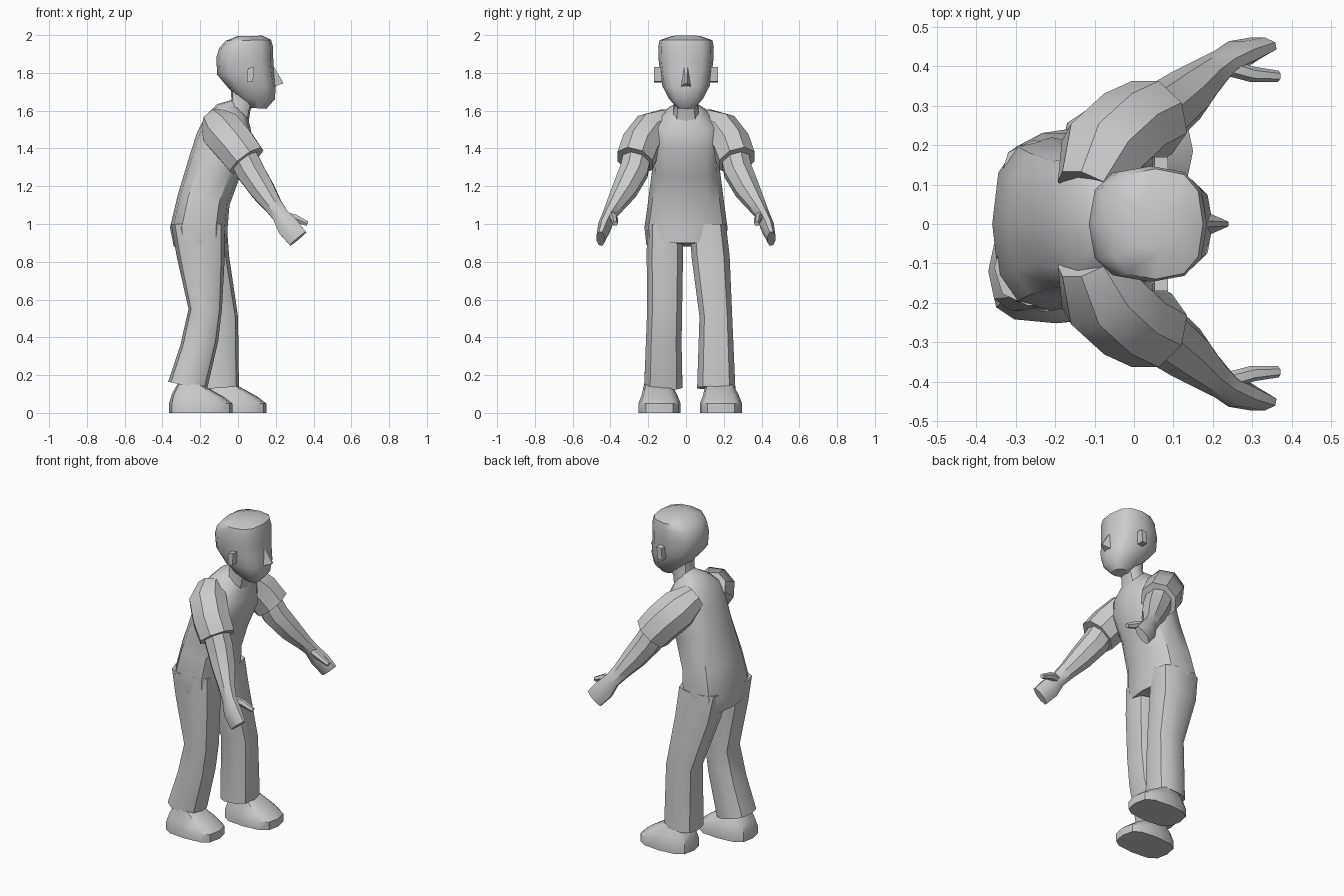
import bpy, bmesh, math
from mathutils import Vector


def skin(name, loops, angle=40):
    """Join a stack of equal-sized point loops into a closed, smoothed skin."""
    bm = bmesh.new()
    rows = [[bm.verts.new(p) for p in loop] for loop in loops]
    n = len(rows[0])
    for a, b in zip(rows, rows[1:]):
        for i in range(n):
            j = (i + 1) % n
            bm.faces.new((a[i], a[j], b[j], b[i]))
    bm.faces.new(rows[0])
    bm.faces.new(rows[-1])
    bmesh.ops.recalc_face_normals(bm, faces=bm.faces)
    mesh = bpy.data.meshes.new(name)
    bm.to_mesh(mesh)
    bm.free()
    obj = bpy.data.objects.new(name, mesh)
    bpy.context.collection.objects.link(obj)
    bpy.ops.object.select_all(action='DESELECT')
    obj.select_set(True)
    bpy.context.view_layer.objects.active = obj
    bpy.ops.object.shade_smooth_by_angle(angle=math.radians(angle))
    return obj


def spow(v, p):
    return math.copysign(abs(v) ** p, v)


def stack(name, rings, n=12, p=0.75, angle=40):
    """Rings: back x, back z, front x, front z, centre y, half width."""
    loops = []
    for xb, zb, xf, zf, yc, ry in rings:
        loop = []
        for i in range(n):
            a = math.tau * i / n
            t = (spow(math.cos(a), p) + 1) / 2
            loop.append((xb + (xf - xb) * t, yc + ry * spow(math.sin(a), p),
                         zb + (zf - zb) * t))
        loops.append(loop)
    return skin(name, loops, angle)


def tube(name, path, side, n=8):
    """Path: x, y, z, radius in the walking plane, radius across it."""
    pts = [Vector((q[0], q[1] * side, q[2])) for q in path]
    loops = []
    for k, q in enumerate(path):
        t = (pts[min(k + 1, len(pts) - 1)] - pts[max(k - 1, 0)]).normalized()
        u = t.cross(Vector((0, 1, 0))).normalized()
        v = t.cross(u)
        loops.append([pts[k] + u * q[3] * math.cos(math.tau * (i + .5) / n)
                      + v * q[4] * math.sin(math.tau * (i + .5) / n) for i in range(n)])
    return skin(name, loops)


# Trunk, leaning forward from the hips
stack("trunk", [
    (-.34, .88, -.06, .90, 0, .21), (-.36, .98, -.055, .98, 0, .22),
    (-.32, 1.15, -.045, 1.10, 0, .20), (-.26, 1.35, .01, 1.25, 0, .178),
    (-.215, 1.49, .075, 1.40, 0, .185), (-.165, 1.58, .07, 1.49, 0, .175),
    (-.11, 1.635, .055, 1.555, 0, .10), (-.04, 1.655, .045, 1.58, 0, .06)])

# Neck and head
stack("neck", [(-.07, 1.60, .055, 1.53, 0, .075), (-.035, 1.66, .065, 1.60, 0, .065),
               (-.04, 1.74, .10, 1.68, 0, .07)], n=10)
stack("head", [
    (.06, 1.615, .15, 1.61, 0, .045), (.0, 1.665, .195, 1.66, 0, .09),
    (-.06, 1.73, .20, 1.73, 0, .125), (-.11, 1.79, .192, 1.80, 0, .137),
    (-.115, 1.88, .187, 1.86, 0, .145), (-.10, 1.93, .185, 1.94, 0, .147),
    (-.065, 1.97, .175, 1.975, 0, .14), (-.0, 1.995, .13, 1.997, 0, .07)])

# Nose
skin("nose", [[(.185, -.03, 1.725), (.185, .03, 1.725), (.185, .008, 1.84), (.185, -.008, 1.84)],
              [(.24, -.006, 1.745), (.24, .006, 1.745), (.235, .005, 1.757), (.235, -.005, 1.757)]], 30)

for s, side in ((1, "left"), (-1, "right")):
    # Ears
    skin(side + "_ear", [[(x * .9 + .007, y * s, z) for x, z in
                          ((.045, 1.75), (.08, 1.755), (.088, 1.83), (.05, 1.825))]
                         for y in (.12, .17)], 30)
    # Short sleeves
    tube(side + "_sleeve", [
        (-.12, .09, 1.54, .08, .08), (-.08, .18, 1.49, .12, .11),
        (-.015, .24, 1.415, .118, .108), (.045, .27, 1.335, .112, .105)], s)
    # Arms running into flat hands
    tube(side + "_arm", [
        (.02, .255, 1.37, .08, .08), (.065, .275, 1.28, .08, .08),
        (.13, .325, 1.18, .07, .07), (.185, .375, 1.10, .052, .05),
        (.225, .408, 1.045, .047, .036), (.265, .432, .985, .063, .036),
        (.318, .452, .922, .06, .024)], s)
    # Thumbs
    tube(side + "_thumb", [(.23, .40, 1.045, .026, .022), (.30, .38, 1.03, .024, .02),
                           (.367, .375, 1.002, .014, .014)], s, 6)

# Flared trouser legs: left one forward, right one trailing
stack("left_leg", [(-.34, 1.0, -.06, 1.0, .115, .10), (-.31, .83, -.047, .83, .13, .105),
                   (-.20, .51, 0, .51, .158, .09), (-.20, .125, .005, .14, .16, .105)], n=10)
stack("right_leg", [(-.355, 1.0, -.07, 1.0, -.11, .10), (-.325, .83, -.07, .83, -.112, .10),
                    (-.262, .55, -.085, .55, -.113, .096), (-.305, .36, -.105, .38, -.118, .098),
                    (-.37, .165, -.165, .12, -.12, .105)], n=10)

# Shoes
for side, x, y in (("left", -.185, .185), ("right", -.365, -.14)):
    stack(side + "_shoe", [
        (x, 0, x + .335, 0, y, .112), (x, .05, x + .335, .05, y, .112),
        (x + .015, .10, x + .29, .085, y, .095), (x + .06, .18, x + .19, .14, y - .01, .07)],
        n=12, p=.65)
